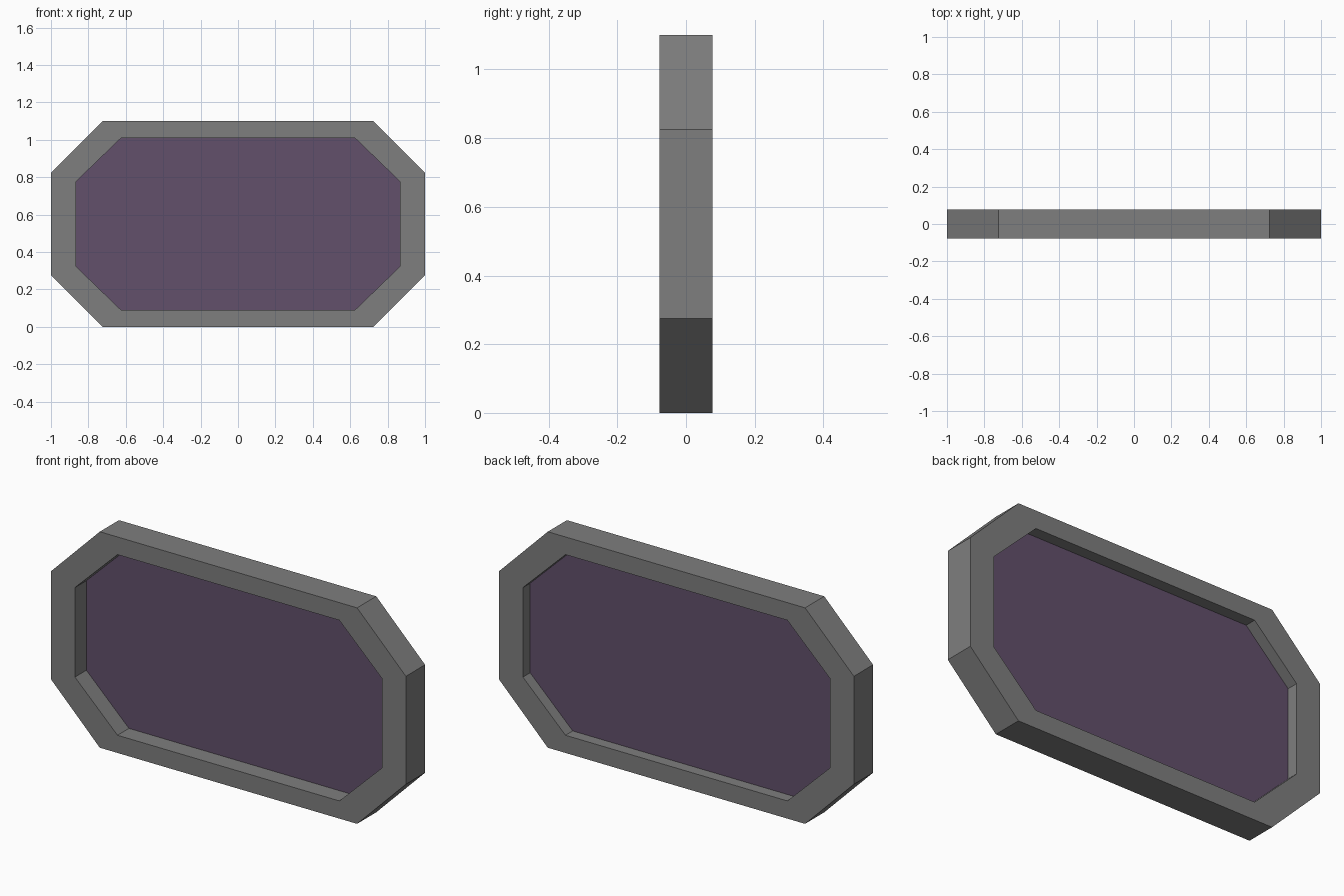
import bpy, bmesh

if "Cube" in bpy.data.objects:
    bpy.data.objects.remove(bpy.data.objects["Cube"])

HALF_DEPTH = 0.077
MID_Z = 0.55


def material(name, colour):
    mat = bpy.data.materials.new(name)
    mat.diffuse_color = (*colour, 1)
    mat.use_nodes = True
    mat.node_tree.nodes["Principled BSDF"].inputs["Base Color"].default_value = mat.diffuse_color
    return mat


def octagon(half_w, half_h, flat_w, flat_h):
    """Chamfered rectangle around the middle height, as (x, z) points."""
    quarter = [(half_w, flat_h), (flat_w, half_h)]
    right_to_left = quarter + [(-x, z) for x, z in reversed(quarter)]
    loop = right_to_left + [(-x, -z) for x, z in right_to_left]
    return [(x, MID_Z + z) for x, z in loop]


def finish(bm, name, mat):
    mesh = bpy.data.meshes.new(name)
    bm.to_mesh(mesh)
    bm.free()
    mesh.materials.append(mat)
    obj = bpy.data.objects.new(name, mesh)
    bpy.context.collection.objects.link(obj)
    return obj


outer = octagon(1.0, 0.55, 0.725, 0.275)
inner = octagon(0.865, 0.46, 0.625, 0.228)

# Frame: four octagon loops bridged into a closed ring
bm = bmesh.new()
loops = [[bm.verts.new((x, y, z)) for x, z in pts]
         for pts, y in ((outer, -HALF_DEPTH), (outer, HALF_DEPTH),
                        (inner, HALF_DEPTH), (inner, -HALF_DEPTH))]
for a, b in zip(loops, loops[1:] + loops[:1]):
    for i in range(8):
        j = (i + 1) % 8
        bm.faces.new((a[i], a[j], b[j], b[i]))
bmesh.ops.recalc_face_normals(bm, faces=bm.faces)
finish(bm, "frame", material("grey", (0.21, 0.21, 0.21)))

# Panel: thin plate set slightly behind the middle of the frame
bm = bmesh.new()
face = bm.faces.new([bm.verts.new((x, 0.015, z)) for x, z in inner])
back = bmesh.ops.extrude_face_region(bm, geom=[face])["geom"]
bmesh.ops.translate(bm, vec=(0, 0.004, 0),
                    verts=[g for g in back if isinstance(g, bmesh.types.BMVert)])
bmesh.ops.recalc_face_normals(bm, faces=bm.faces)
finish(bm, "panel", material("dark purple", (0.122, 0.08, 0.147)))
